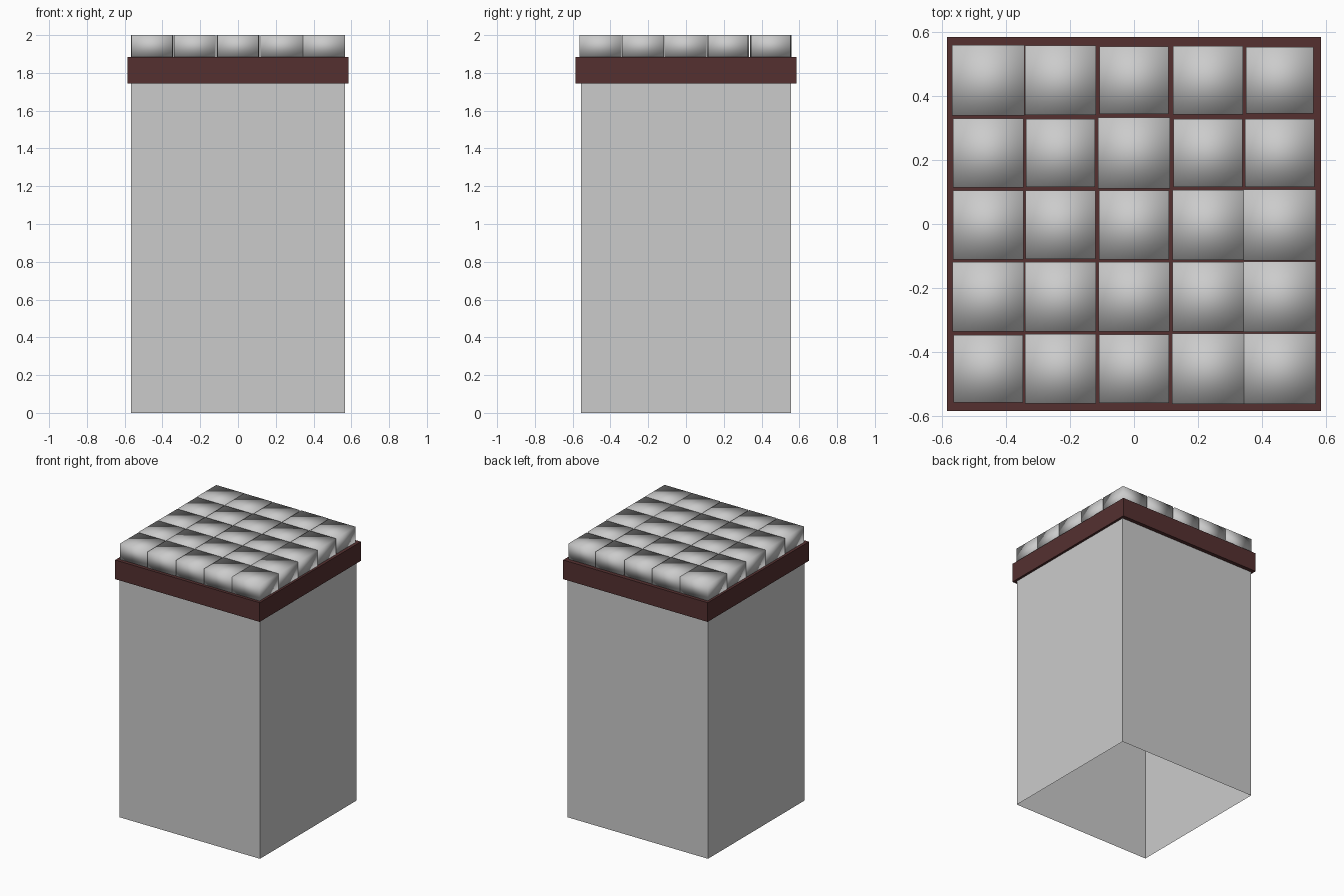
import bpy, bmesh
from mathutils import Matrix, Vector

if "Cube" in bpy.data.objects:
    bpy.data.objects.remove(bpy.data.objects["Cube"])


def box(name, lo, hi, open_faces=(), smooth=False, mat=None):
    """Box between two corners; open_faces lists the z directions left open."""
    lo, hi = Vector(lo), Vector(hi)
    bm = bmesh.new()
    m = Matrix.Translation((lo + hi) / 2) @ Matrix.Diagonal((*(hi - lo), 1))
    bmesh.ops.create_cube(bm, size=1, matrix=m)
    bm.normal_update()
    gone = [f for f in bm.faces if any(f.normal.z * d > 0.9 for d in open_faces)]
    bmesh.ops.delete(bm, geom=gone, context='FACES')
    for f in bm.faces:
        f.smooth = smooth
    me = bpy.data.meshes.new(name)
    bm.to_mesh(me)
    bm.free()
    ob = bpy.data.objects.new(name, me)
    bpy.context.collection.objects.link(ob)
    if mat:
        me.materials.append(mat)
    return ob


brown = bpy.data.materials.new("dark_red_brown")
brown.diffuse_color = (0.09, 0.03, 0.03, 1)
brown.use_nodes = True
brown.node_tree.nodes["Principled BSDF"].inputs["Base Color"].default_value = brown.diffuse_color

# Hollow column, open at the bottom
box("column_walls", (-0.567, -0.556, 0), (0.567, 0.556, 1.75), (-1, 1))

# Overhanging trim slab
box("trim_slab", (-0.584, -0.584, 1.745), (0.584, 0.584, 1.885), mat=brown)

# Slightly uneven paving blocks, smooth shaded, back row first
cols = (-0.455, -0.229, 0.0, 0.231, 0.455)
rows = (0.449, 0.222, -0.003, -0.227, -0.452)
sizes = ((.225, .222, .216, .219, .212),
         (.219, .216, .225, .216, .216),
         (.219, .218, .219, .222, .225),
         (.222, .222, .222, .222, .225),
         (.216, .222, .219, .225, .225))
for j, y in enumerate(rows):
    for i, x in enumerate(cols):
        h = sizes[j][i] / 2
        k = h - 0.002
        box(f"paving_block_{j}_{i}", (x - h, y - k, 1.884), (x + h, y + k, 2.0), smooth=True)
